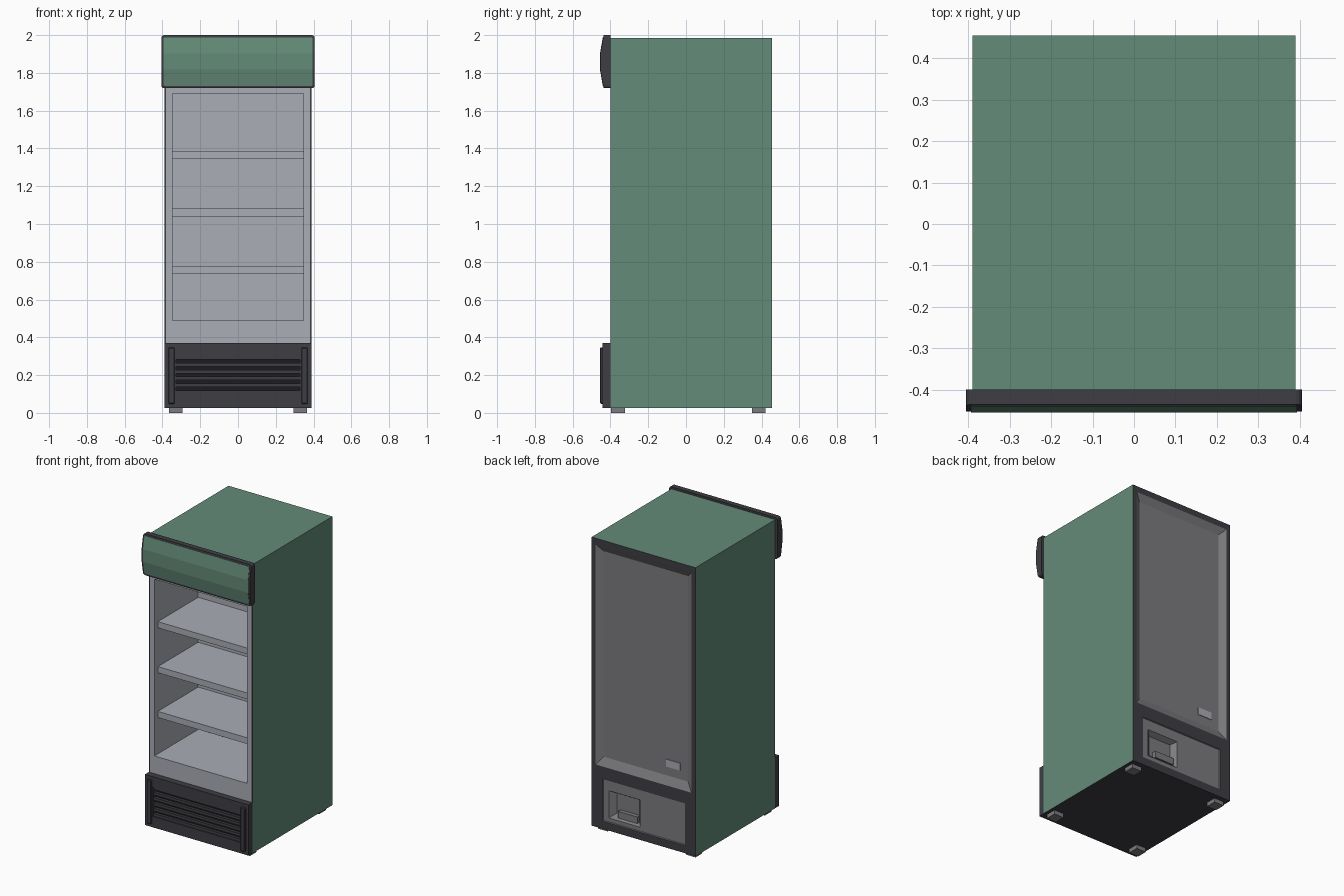
import bpy, bmesh, math
from mathutils import Matrix

if "Cube" in bpy.data.objects:
    bpy.data.objects.remove(bpy.data.objects["Cube"])


def material(name, r, g, b):
    lin = [((c / 255 + 0.055) / 1.055) ** 2.4 for c in (r, g, b)]
    m = bpy.data.materials.new(name)
    m.diffuse_color = (*lin, 1)
    m.use_nodes = True
    m.node_tree.nodes["Principled BSDF"].inputs["Base Color"].default_value = m.diffuse_color
    return m


GREEN = material("cabinet green", 100, 139, 120)
DARK = material("charcoal trim", 62, 61, 67)
LIGHT = material("light grey liner", 170, 173, 182)
GREY = material("mid grey panel", 124, 124, 127)
BLACK = material("slot black", 28, 28, 30)
MATS = [GREEN, DARK, LIGHT, GREY, BLACK]


def finish(name, bm, mats):
    me = bpy.data.meshes.new(name)
    bm.to_mesh(me)
    bm.free()
    for m in mats:
        me.materials.append(m)
    ob = bpy.data.objects.new(name, me)
    bpy.context.collection.objects.link(ob)
    return ob


def box(name, x0, x1, y0, y1, z0, z1, mat, bevel=0, tilt=0):
    bm = bmesh.new()
    bmesh.ops.create_cube(bm, size=1)
    bmesh.ops.scale(bm, vec=(x1 - x0, y1 - y0, z1 - z0), verts=bm.verts)
    if bevel:
        bmesh.ops.bevel(bm, geom=bm.edges[:], offset=bevel, segments=1, affect='EDGES')
    bmesh.ops.rotate(bm, matrix=Matrix.Rotation(tilt, 3, 'X'), verts=bm.verts)
    bmesh.ops.translate(bm, vec=((x0 + x1) / 2, (y0 + y1) / 2, (z0 + z1) / 2), verts=bm.verts)
    return finish(name, bm, [mat])


def rect(bm, x0, x1, z0, z1, y):
    return [bm.verts.new((x, y, z)) for x, z in ((x0, z0), (x1, z0), (x1, z1), (x0, z1))]


def face(bm, vs, mat, flip=False):
    f = bm.faces.new(vs[::-1] if flip else vs)
    f.material_index = MATS.index(mat)


def nest(bm, rects, mats, flip=False):
    """Join nested rectangles (x0, x1, z0, z1, y) by rings and close the last one."""
    loops = [rect(bm, *r) for r in rects]
    for a, b, m in zip(loops, loops[1:], mats):
        for i in range(4):
            j = (i + 1) % 4
            face(bm, [a[i], a[j], b[j], b[i]], m, flip)
    face(bm, loops[-1], mats[-1], flip)


def sides(bm, x0, x1, z0, z1, yf, yb, mats):
    f, b = rect(bm, x0, x1, z0, z1, yf), rect(bm, x0, x1, z0, z1, yb)
    for i in range(4):
        j = (i + 1) % 4
        face(bm, [f[j], f[i], b[i], b[j]], mats[i])


# Cabinet: green sides and top, open front compartment, recessed back panels
YF, YB, ZB, ZT, SPLIT = -0.40, 0.455, 0.027, 1.986, 0.41
bm = bmesh.new()
sides(bm, -0.39, 0.39, ZB, ZT, YF, YB, [DARK, GREEN, GREEN, GREEN])
nest(bm, [(-0.39, 0.39, ZB, ZT, YF),
          (-0.381, 0.381, 0.36, 1.74, YF),
          (-0.348, 0.348, 0.49, 1.69, YF),
          (-0.348, 0.348, 0.49, 1.69, 0.07)], [DARK, LIGHT, LIGHT, LIGHT])
nest(bm, [(-0.39, 0.39, SPLIT, ZT, YB),
          (-0.36, 0.36, 0.45, 1.945, YB),
          (-0.316, 0.316, 0.505, 1.90, YB - 0.025)], [DARK, GREY, GREY], True)
nest(bm, [(-0.39, 0.39, ZB, SPLIT, YB),
          (-0.31, 0.31, 0.08, 0.365, YB),
          (-0.307, 0.307, 0.083, 0.362, YB - 0.006),
          (0.03, 0.265, 0.11, 0.295, YB - 0.006),
          (0.06, 0.228, 0.14, 0.275, YB - 0.04)], [DARK, GREY, GREY, GREY, GREY], True)
bmesh.ops.remove_doubles(bm, verts=bm.verts, dist=0.0001)
finish("cabinet", bm, MATS)

# Shelves
for i, z in enumerate((0.778, 1.082, 1.387)):
    box(f"shelf_{i + 1}", -0.348, 0.348, -0.362, 0.07, z - 0.042, z, LIGHT)

# Back details: rating plate and drain tray in the pocket
box("rating_plate", -0.26, -0.155, 0.428, 0.434, 0.565, 0.615, LIGHT)
box("drain_tray", 0.055, 0.2, 0.41, 0.443, 0.125, 0.17, GREY)


# Header sign: casing and green face share a three-facet bowed section
def bowed_panel(name, hw, z0, z1, yend, ymid, yback, radius, mat):
    bm = bmesh.new()
    t = (z1 - z0) / 3
    prof = [(yback, z0), (yend, z0), (ymid, z0 + t), (ymid, z1 - t), (yend, z1), (yback, z1)]
    f = bm.faces.new([bm.verts.new((-hw, y, z)) for y, z in prof])
    ext = bmesh.ops.extrude_face_region(bm, geom=[f])
    bmesh.ops.translate(bm, vec=(2 * hw, 0, 0),
                        verts=[v for v in ext['geom'] if isinstance(v, bmesh.types.BMVert)])
    bmesh.ops.recalc_face_normals(bm, faces=bm.faces)
    corners = [e for e in bm.edges
               if all(abs(a - b) < 1e-5 for a, b in ((e.verts[0].co.x, e.verts[1].co.x),
                                                     (e.verts[0].co.z, e.verts[1].co.z)))
               and (abs(e.verts[0].co.z - z0) < 1e-5 or abs(e.verts[0].co.z - z1) < 1e-5)]
    bmesh.ops.bevel(bm, geom=corners, offset=radius, segments=3, profile=0.5, affect='EDGES')
    return finish(name, bm, [mat])


bowed_panel("header_casing", 0.406, 1.719, 2.0, -0.4365, -0.4530, YF, 0.014, DARK)
bowed_panel("header_sign_face", 0.394, 1.731, 1.988, -0.4405, -0.4555, -0.43, 0.008, GREEN)

# Lower grille panel with a dark slotted opening
bm = bmesh.new()
sides(bm, -0.389, 0.389, ZB, 0.37, -0.443, YF, [DARK] * 4)
nest(bm, [(-0.389, 0.389, ZB, 0.37, -0.443),
          (-0.327, 0.327, 0.10, 0.302, -0.443),
          (-0.327, 0.327, 0.10, 0.302, -0.418)], [DARK, DARK, BLACK])
bmesh.ops.remove_doubles(bm, verts=bm.verts, dist=0.0001)
finish("grille_panel", bm, MATS)

for i in range(6):
    z = 0.110 + i * 0.0362
    box(f"grille_slat_{i + 1}", -0.327, 0.327, -0.437, -0.417, z - 0.0095, z + 0.0095, DARK)

# Raised side strips of the grille, and four feet
for s, side in ((-1, "left"), (1, "right")):
    box(f"grille_strip_{side}", s * 0.352 - 0.017, s * 0.352 + 0.017, -0.455, -0.425,
        0.048, 0.347, DARK, bevel=0.005)
    for y, end in ((-0.36, "front"), (0.385, "back")):
        box(f"foot_{end}_{side}", s * 0.33 - 0.036, s * 0.33 + 0.036,
            y - 0.036, y + 0.036, 0, ZB + 0.001, GREY)
